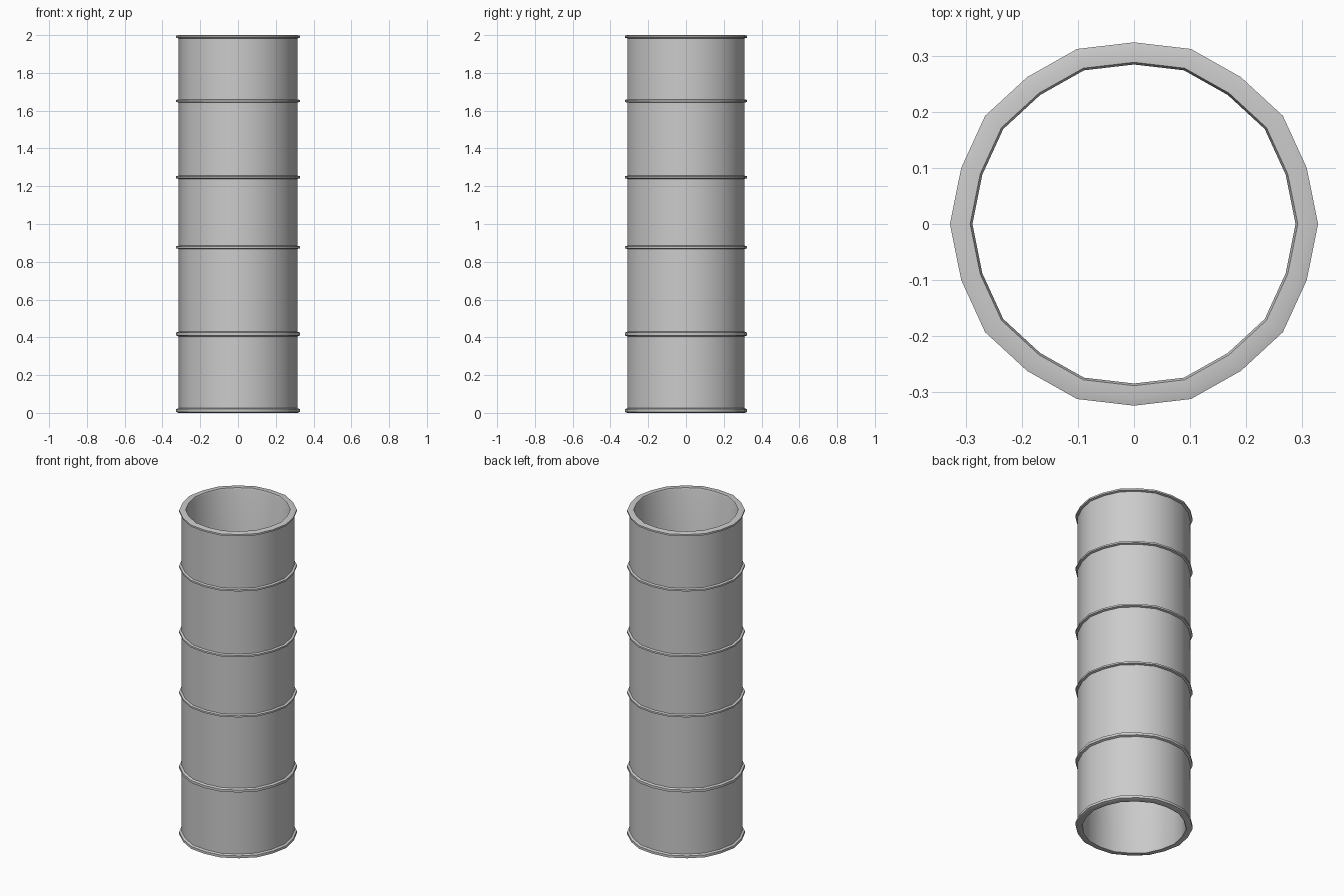
import bpy, bmesh, math

cube = bpy.data.objects.get("Cube")
if cube:
    bpy.data.objects.remove(cube, do_unlink=True)

SIDES = 20
WALL, INNER, RIM = 0.315, 0.288, 0.328

mat = bpy.data.materials.new("grey metal")
mat.use_nodes = True
grey = (0.6, 0.6, 0.6, 1)
mat.diffuse_color = grey
mat.node_tree.nodes["Principled BSDF"].inputs["Base Color"].default_value = grey


def lathe(name, profile):
    """Spin a closed (radius, height) profile; every second corner sits slightly inward."""
    bm = bmesh.new()
    rows = []
    for i in range(SIDES):
        a = math.tau * i / SIDES
        k = 0.987 if i % 2 else 1
        rows.append([bm.verts.new((r * k * math.cos(a), r * k * math.sin(a), z))
                     for r, z in profile])
    n = len(profile)
    for i in range(SIDES):
        p, q = rows[i], rows[(i + 1) % SIDES]
        for j in range(n):
            m = (j + 1) % n
            bm.faces.new((p[j], q[j], q[m], p[m]))
    bmesh.ops.recalc_face_normals(bm, faces=bm.faces)
    mesh = bpy.data.meshes.new(name)
    bm.to_mesh(mesh)
    bm.free()
    mesh.materials.append(mat)
    ob = bpy.data.objects.new(name, mesh)
    bpy.context.collection.objects.link(ob)
    bpy.ops.object.select_all(action="DESELECT")
    ob.select_set(True)
    bpy.context.view_layer.objects.active = ob
    bpy.ops.object.shade_smooth_by_angle(angle=math.radians(40))


# One continuous outer skin with a rounded bead at each joint
outer = []
beads = [(0.0, 0.025), (0.405, 0.43), (0.868, 0.885),
         (1.239, 1.256), (1.643, 1.66), (1.983, 2.0)]
for low, high in beads:
    lip = (high - low) * 0.2
    outer += [(WALL, low), (RIM, low + lip), (RIM, high - lip), (WALL, high)]

# Inner skin closes the tube wall, with softened mouth edges
inner = [(INNER + 0.004, 2.0), (INNER, 1.99), (INNER, 0.01), (INNER + 0.004, 0)]
lathe("tube", outer + inner)
